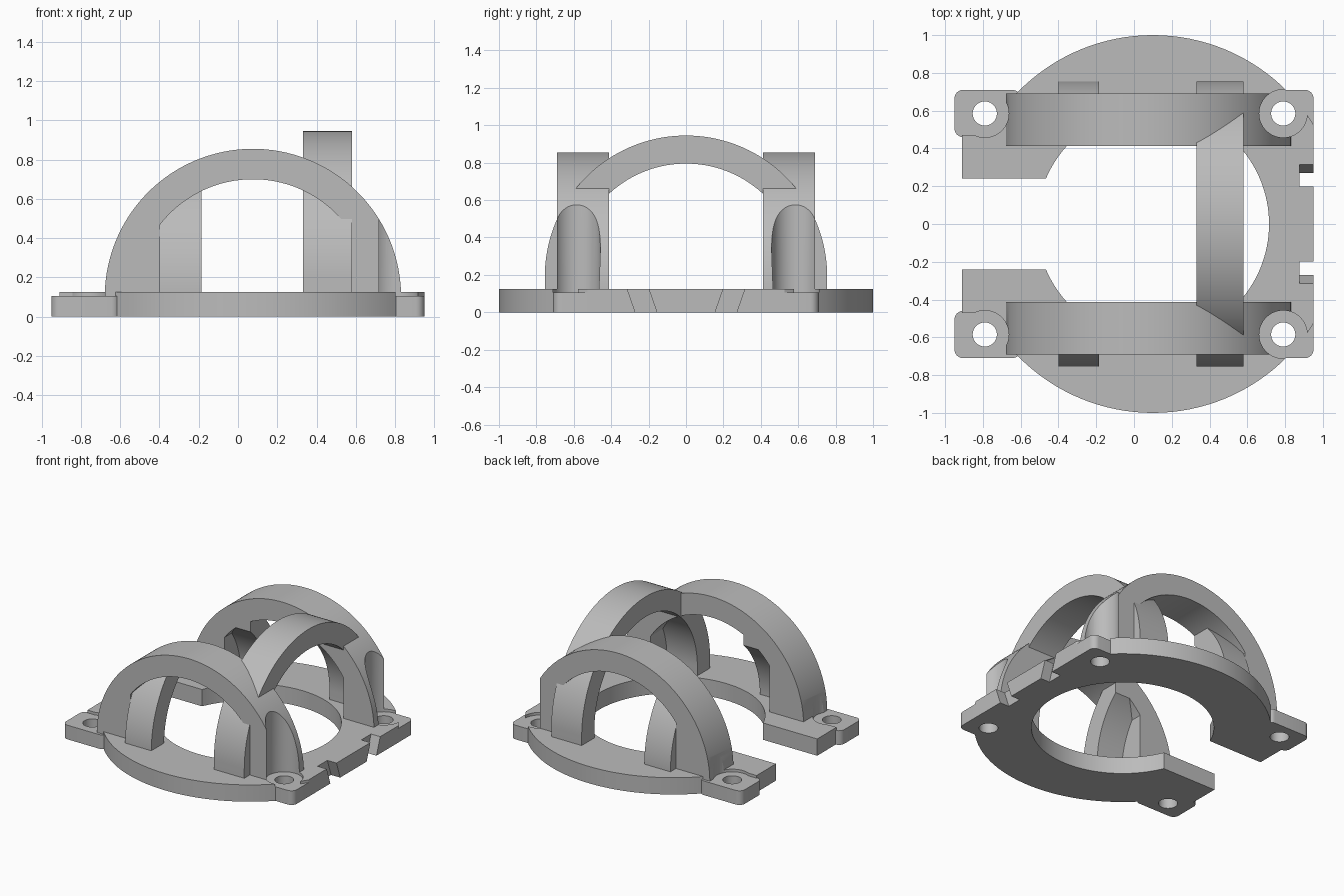
import bpy, bmesh
from math import cos, sin, radians, sqrt, acos, degrees

cube = bpy.data.objects.get("Cube")
if cube:
    bpy.data.objects.remove(cube, do_unlink=True)

GREY = (0.5, 0.5, 0.5, 1)
mat = bpy.data.materials.new("plain grey")
mat.use_nodes = True
mat.diffuse_color = GREY
mat.node_tree.nodes["Principled BSDF"].inputs["Base Color"].default_value = GREY


def arc(cx, cy, r, a0, a1, n=64):
    """Points along an arc, angles in degrees."""
    return [(cx + r * cos(radians(a0 + (a1 - a0) * i / n)),
             cy + r * sin(radians(a0 + (a1 - a0) * i / n))) for i in range(n + 1)]


def prism(name, pts, axis, lo, hi):
    """Extrude a 2D outline along one axis from lo to hi."""
    place = {"x": lambda p: (lo, p[0], p[1]),
             "y": lambda p: (p[0], lo, p[1]),
             "z": lambda p: (p[0], p[1], lo)}[axis]
    bm = bmesh.new()
    face = bm.faces.new([bm.verts.new(place(p)) for p in pts])
    out = bmesh.ops.extrude_face_region(bm, geom=[face])
    step = [hi - lo if a == axis else 0 for a in "xyz"]
    verts = [v for v in out["geom"] if isinstance(v, bmesh.types.BMVert)]
    bmesh.ops.translate(bm, verts=verts, vec=step)
    bmesh.ops.recalc_face_normals(bm, faces=bm.faces)
    mesh = bpy.data.meshes.new(name)
    bm.to_mesh(mesh)
    bm.free()
    mesh.materials.append(mat)
    obj = bpy.data.objects.new(name, mesh)
    bpy.context.collection.objects.link(obj)
    return obj


def rect(x0, x1, y0, y1):
    return [(x0, y0), (x1, y0), (x1, y1), (x0, y1)]


def rounded(x0, x1, y0, y1, r):
    pts = []
    for cx, cy, a in ((x1 - r, y1 - r, 0), (x0 + r, y1 - r, 90),
                      (x0 + r, y0 + r, 180), (x1 - r, y0 + r, 270)):
        pts += arc(cx, cy, r, a, a + 90, 8)
    return pts


def circle(cx, cy, r, n=64):
    return arc(cx, cy, r, 0, 360, n)[:-1]


def combine(obj, other, op="DIFFERENCE"):
    """Apply a boolean and discard the helper."""
    mod = obj.modifiers.new("cut", "BOOLEAN")
    mod.operation, mod.object, mod.solver = op, other, "EXACT"
    bpy.context.view_layer.objects.active = obj
    bpy.ops.object.modifier_apply(modifier=mod.name)
    bpy.data.objects.remove(other, do_unlink=True)


def smooth(obj):
    bpy.ops.object.select_all(action="DESELECT")
    obj.select_set(True)
    bpy.context.view_layer.objects.active = obj
    bpy.ops.object.shade_smooth_by_angle(angle=radians(25))


TOP, TAB_TOP, FOOT = 0.125, 0.105, 0.1
HOLE_X, HOLE_Y = 0.79, 0.585
CORNERS = [(sx, sy) for sx in (-1, 1) for sy in (-1, 1)]

# Base plate: clipped disc, two arms, counterbores, then lower corner tabs
base = prism("base_plate", circle(0.1, 0, 1, 128), "z", 0, TOP)
combine(base, prism("trim", rect(0.95, 1.3, -1, 1), "z", -1, 1))
for s in (-1, 1):
    y0, y1 = sorted((s * 0.2, s * 0.47))
    combine(base, prism("arm", rect(-0.91, -0.3, y0, y1), "z", 0, TOP), "UNION")
for sx, sy in CORNERS:
    combine(base, prism("bore", circle(sx * HOLE_X, sy * HOLE_Y, 0.127), "z", TAB_TOP, 2))
for sx, sy in CORNERS:
    x0, x1 = sorted((sx * 0.6, sx * 0.95))
    y0, y1 = sorted((sy * 0.46, sy * 0.71))
    combine(base, prism("tab", rounded(x0, x1, y0, y1, 0.045), "z", 0, TAB_TOP), "UNION")

# Central opening, side slot, screw holes and slanted edge notches
combine(base, prism("opening", circle(0.1, 0, 0.615, 128), "z", -1, 1))
combine(base, prism("slot", rect(-1.2, 0, -0.242, 0.242), "z", -1, 1))
for sx, sy in CORNERS:
    combine(base, prism("hole", circle(sx * HOLE_X, sy * HOLE_Y, 0.064), "z", -1, 1))
for s in (-1, 1):
    notch = [(s * 0.147, -0.025), (s * 0.262, -0.025), (s * 0.323, 0.15), (s * 0.208, 0.15)]
    combine(base, prism("notch", notch, "x", 0.875, 1.2))
smooth(base)

# Two upright arches with a wide doorway, scooped out above the screws
CX, OUTER, INNER = 0.076, 0.755, 0.6
DOOR_L, DOOR_R = -0.4, 0.58
a_left = degrees(acos((DOOR_L - CX) / INNER))
a_right = degrees(acos((DOOR_R - CX) / INNER))
profile = (arc(CX, FOOT, OUTER, 0, 180, 96) + [(DOOR_L, FOOT)]
           + arc(CX, FOOT, INNER, a_left, a_right, 48) + [(DOOR_R, FOOT)])
for name, s in (("front_arch", -1), ("back_arch", 1)):
    y0, y1 = sorted((s * 0.412, s * 0.69))
    arch = prism(name, profile, "y", y0, y1)
    for sx in (-1, 1):
        combine(arch, prism("scoop", circle(sx * HOLE_X, s * HOLE_Y, 0.127), "z", 0, 2))
    smooth(arch)

# Cross arch joining both uprights
BAR_Z, BAR_IN = 0.19, 0.605
bar = ([(OUTER, FOOT)] + arc(0, BAR_Z, OUTER, 0, 180, 96)
       + [(-OUTER, FOOT), (-BAR_IN, FOOT)]
       + arc(0, BAR_Z, BAR_IN, 180, 0, 96) + [(BAR_IN, FOOT)])
smooth(prism("cross_arch", bar, "x", 0.33, DOOR_R))

# Curved door posts, open at the top where they meet the arches
POST_Z, POST_TOP, EDGE = 0.12, 0.645, 0.412
a_top = degrees(acos(sqrt(OUTER ** 2 - (POST_TOP - POST_Z) ** 2) / OUTER))
a_edge = degrees(acos(EDGE / BAR_IN))
post = ([(OUTER, FOOT)] + arc(0, POST_Z, OUTER, 0, a_top, 32) + [(EDGE, POST_TOP)]
        + arc(0, POST_Z, BAR_IN, a_edge, 0, 32) + [(BAR_IN, FOOT)])
for name, s in (("front_post", -1), ("back_post", 1)):
    smooth(prism(name, [(s * y, z) for y, z in post], "x", DOOR_L, -0.185))
